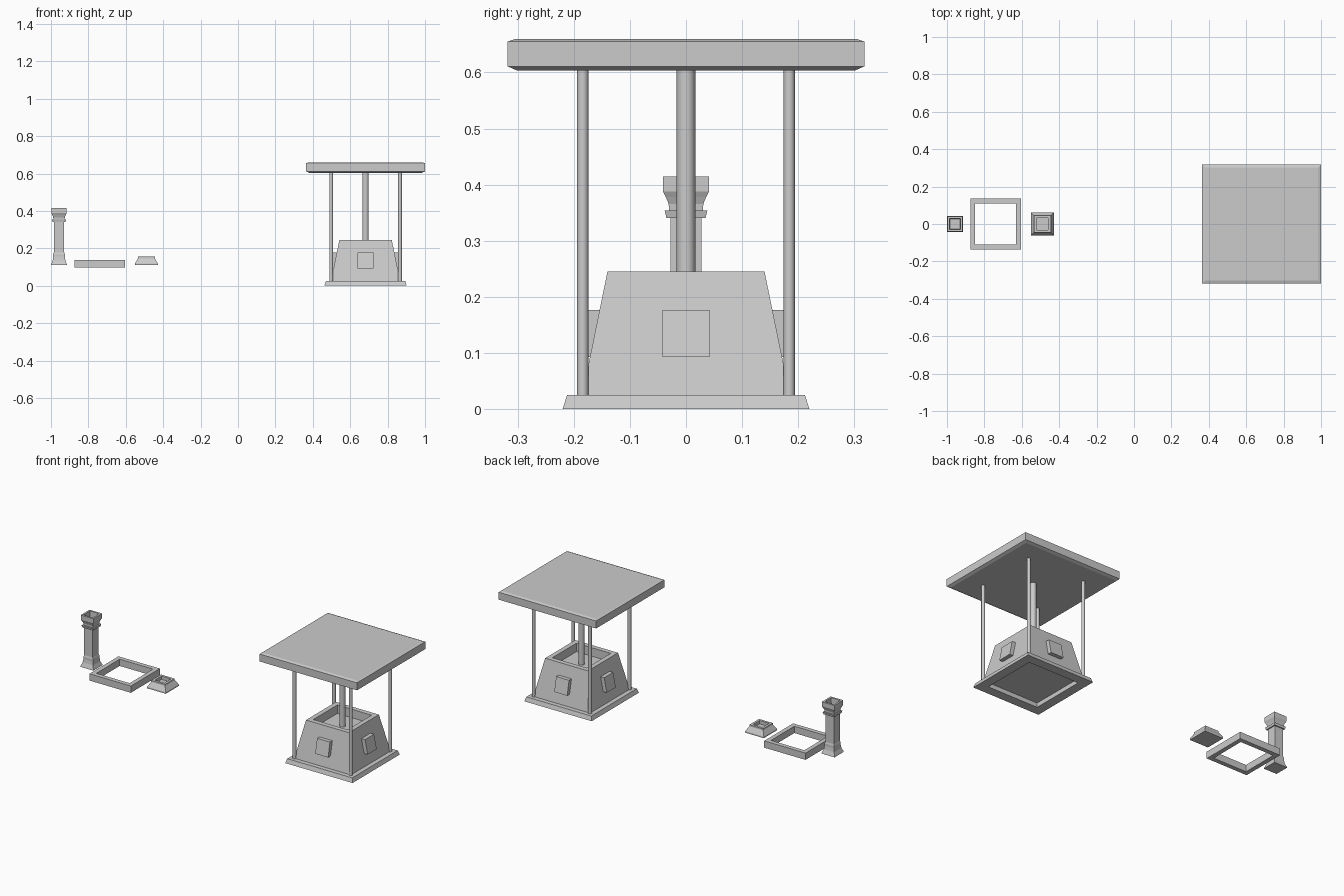
import bpy, bmesh
from math import pi
from mathutils import Matrix, Vector

if "Cube" in bpy.data.objects:
    bpy.data.objects.remove(bpy.data.objects["Cube"])

CX = 0.682  # centre of the canopy structure


def finish(name, bm, x, y=0.0):
    bmesh.ops.recalc_face_normals(bm, faces=bm.faces)
    me = bpy.data.meshes.new(name)
    bm.to_mesh(me)
    bm.free()
    ob = bpy.data.objects.new(name, me)
    ob.location = (x, y, 0)
    bpy.context.collection.objects.link(ob)
    return ob


def square_loft(name, x, profile, ring=False):
    """Sweep a (half width, z) profile around a square; ring closes it on itself."""
    bm = bmesh.new()
    loops = [[bm.verts.new((sx * h, sy * h, z))
              for sx, sy in ((-1, -1), (1, -1), (1, 1), (-1, 1))]
             for h, z in profile]
    pairs = list(zip(loops, loops[1:]))
    if ring:
        pairs.append((loops[-1], loops[0]))
    else:
        bm.faces.new(loops[0])
        bm.faces.new(loops[-1])
    for a, b in pairs:
        for i in range(4):
            j = (i + 1) % 4
            bm.faces.new((a[i], a[j], b[j], b[i]))
    return finish(name, bm, x)


def pole(name, x, y, r, z0, z1):
    bm = bmesh.new()
    bmesh.ops.create_cone(bm, cap_ends=True, segments=16, radius1=r, radius2=r,
                          depth=z1 - z0,
                          matrix=Matrix.Translation((0, 0, (z0 + z1) / 2)))
    for f in bm.faces:
        f.smooth = len(f.verts) == 4
    return finish(name, bm, x, y)


def body_half(z):
    return 0.14 + (0.245 - z) * 0.205


# Plinth ring under the tapered body
square_loft("plinth", CX, [(0.22, 0), (0.212, 0.025), (0.165, 0.025), (0.165, 0)], ring=True)

# Tapered body with an open pit in its top
square_loft("body", CX, [(body_half(0.025), 0.025), (0.14, 0.245),
                         (0.112, 0.245), (0.112, 0.195)])

# Raised panel on each of the four sloping sides
for k in range(4):
    bm = bmesh.new()
    bmesh.ops.create_cube(bm, size=1)
    for v in bm.verts:
        z = 0.135 + v.co.z * 0.084
        out = 0.023 if v.co.y < 0 else -0.006
        v.co = Vector((v.co.x * 0.084, -(body_half(z) + out), z))
    bm.transform(Matrix.Rotation(k * pi / 2, 4, 'Z'))
    finish(f"side_panel_{k + 1}", bm, CX)

# Corner posts and the central post
for sx in (-1, 1):
    for sy in (-1, 1):
        pole(f"corner_post_{'l' if sx < 0 else 'r'}{'f' if sy < 0 else 'b'}",
             CX + sx * 0.184, sy * 0.184, 0.01, 0.02, 0.61)
pole("central_post", CX, 0, 0.0165, 0.19, 0.61)

# Flat roof slab with chamfered edges
square_loft("roof", CX, [(0.302, 0.604), (0.318, 0.611), (0.318, 0.655), (0.303, 0.66)])

# Separate square pillar with flared foot, collar and hollow capital
square_loft("pillar", -0.957, [
    (0.043, 0.11), (0.042, 0.114), (0.034, 0.135), (0.031, 0.155), (0.031, 0.168),
    (0.028, 0.178), (0.028, 0.341), (0.035, 0.341), (0.038, 0.354), (0.030, 0.354),
    (0.031, 0.366), (0.036, 0.378), (0.041, 0.388), (0.041, 0.415),
    (0.030, 0.415), (0.028, 0.375)])

# Separate square frame
square_loft("square_frame", -0.74, [(0.135, 0.097), (0.135, 0.137),
                                    (0.109, 0.137), (0.109, 0.097)], ring=True)

# Separate stepped cap with a shallow recess
square_loft("stepped_cap", -0.49, [(0.061, 0.11), (0.061, 0.119), (0.045, 0.146),
                                   (0.045, 0.155), (0.031, 0.155), (0.031, 0.135)])
